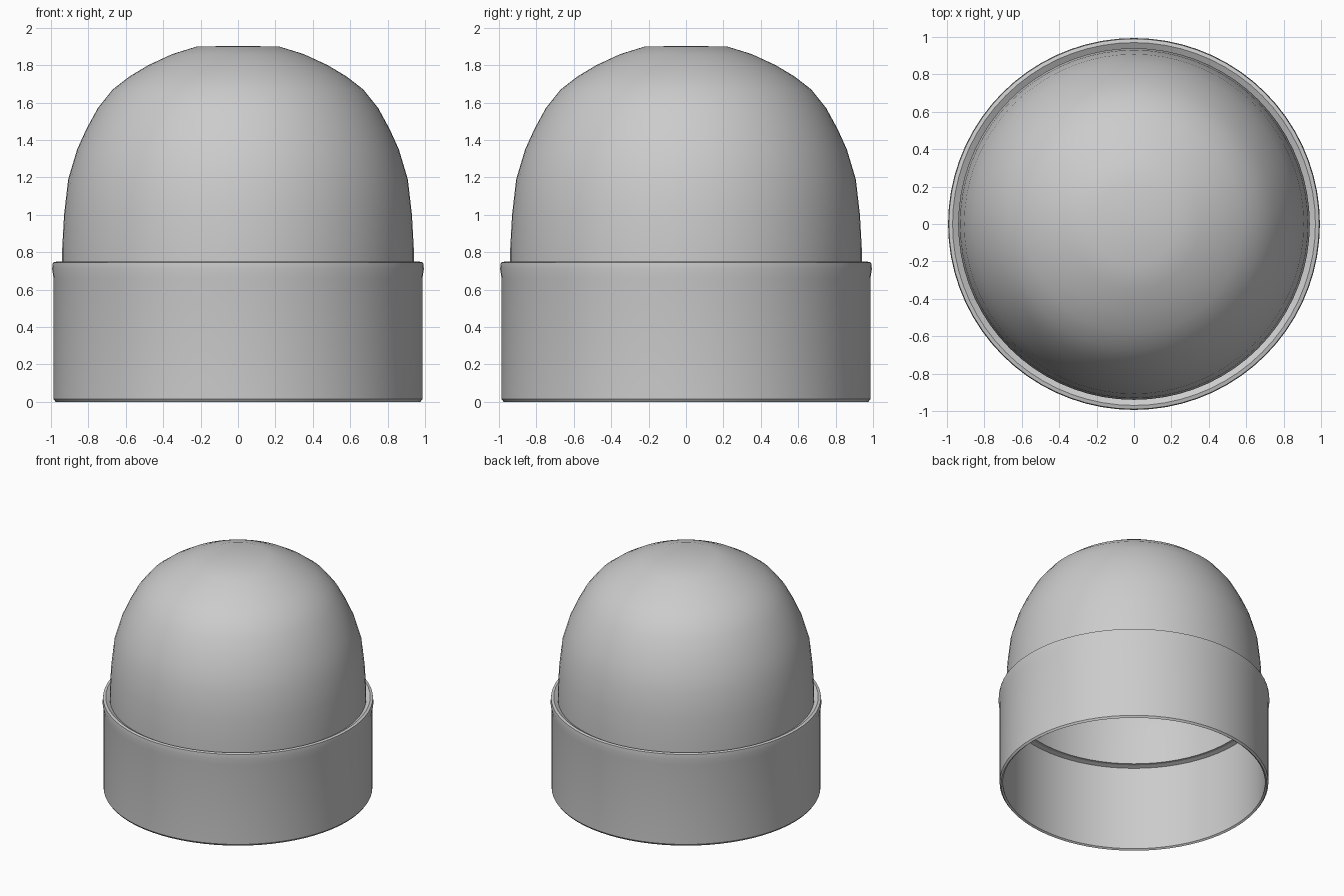
import bpy, bmesh, math

if "Cube" in bpy.data.objects:
    bpy.data.objects.remove(bpy.data.objects["Cube"])

SEGMENTS = 72


def lathe(name, profile, closed):
    """Spin an (r, z) profile around z; points on the axis are merged."""
    bm = bmesh.new()
    verts = [bm.verts.new((r, 0, z)) for r, z in profile]
    edges = [bm.edges.new(p) for p in zip(verts, verts[1:])]
    if closed:
        edges.append(bm.edges.new((verts[-1], verts[0])))
    bmesh.ops.spin(bm, geom=verts + edges, cent=(0, 0, 0), axis=(0, 0, 1),
                   angle=math.tau, steps=SEGMENTS, use_duplicate=False)
    bmesh.ops.remove_doubles(bm, verts=bm.verts, dist=1e-4)
    bmesh.ops.recalc_face_normals(bm, faces=bm.faces)
    mesh = bpy.data.meshes.new(name)
    bm.to_mesh(mesh)
    bm.free()
    obj = bpy.data.objects.new(name, mesh)
    bpy.context.collection.objects.link(obj)
    bpy.ops.object.select_all(action='DESELECT')
    obj.select_set(True)
    bpy.context.view_layer.objects.active = obj
    bpy.ops.object.shade_smooth_by_angle(angle=math.radians(35))
    return obj


# Domed crown: outer skin down from the flattened top, then a thin inner skin
outer = [(0, 1.903), (0.22, 1.9), (0.35, 1.86), (0.48, 1.8), (0.58, 1.74),
         (0.67, 1.67), (0.75, 1.57), (0.81, 1.46), (0.86, 1.35),
         (0.908, 1.19), (0.93, 1.0), (0.94, 0.82), (0.94, 0.7)]
inner = [(r * 0.97, z - 0.03 * max(0, z - 0.7) / 1.2) for r, z in reversed(outer)]
lathe("crown", outer + inner, False)

# Folded cuff: wall with a slightly flared top lip and an inner ledge
lathe("cuff", [(0.975, 0.0), (0.986, 0.015), (0.986, 0.66), (0.994, 0.71),
               (0.99, 0.745), (0.97, 0.75), (0.935, 0.73), (0.935, 0.7),
               (0.962, 0.69), (0.962, 0.01)], True)
